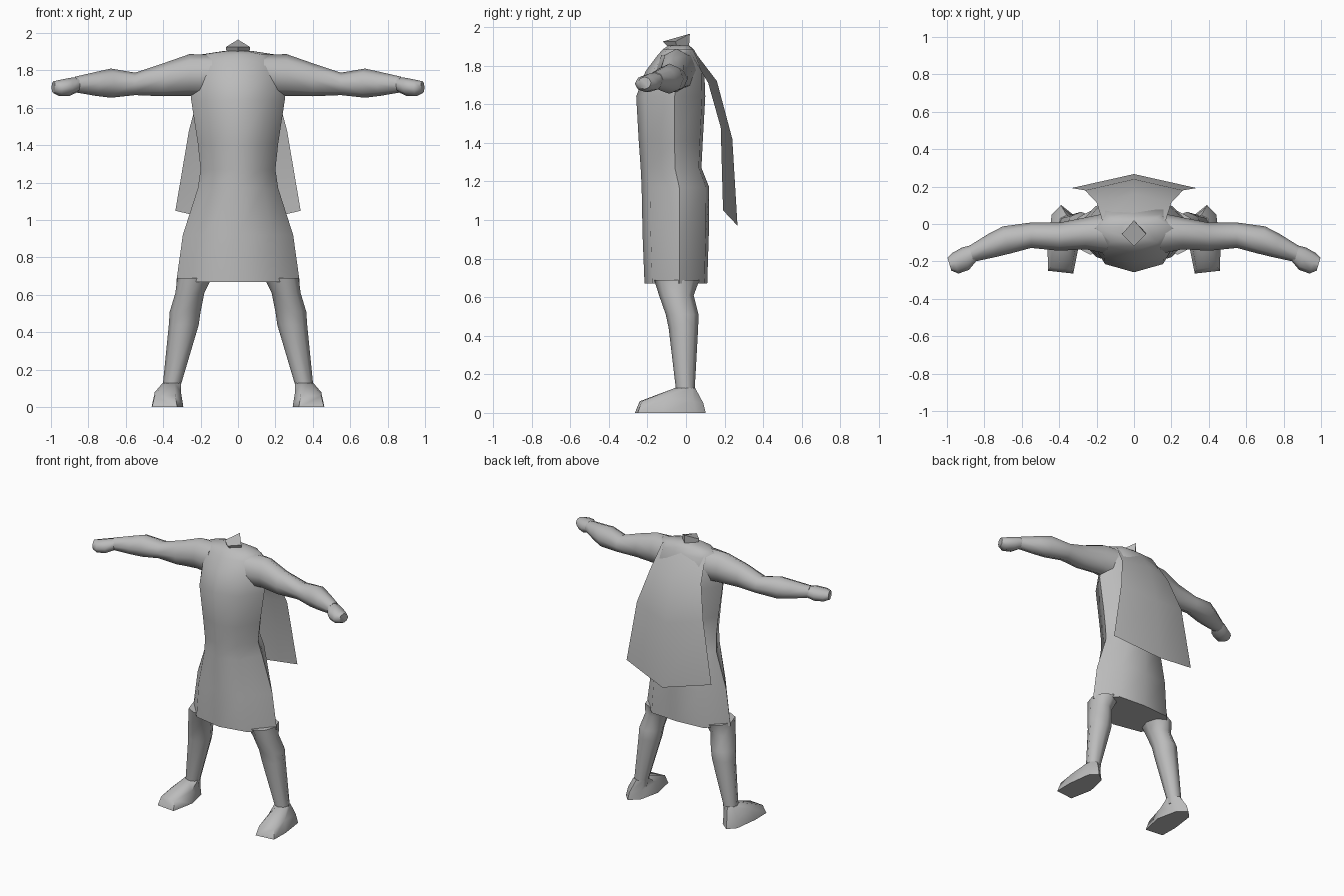
import bpy, bmesh, math

grey = bpy.data.materials.new("plain grey")
grey.diffuse_color = (0.5, 0.5, 0.5, 1)


def finish(name, bm, mirror=False, recalc=True):
    if recalc:
        bmesh.ops.recalc_face_normals(bm, faces=bm.faces)
    me = bpy.data.meshes.new(name)
    bm.to_mesh(me)
    bm.free()
    me.materials.append(grey)
    ob = bpy.data.objects.new(name, me)
    bpy.context.collection.objects.link(ob)
    bpy.ops.object.select_all(action='DESELECT')
    ob.select_set(True)
    bpy.context.view_layer.objects.active = ob
    bpy.ops.object.shade_smooth_by_angle(angle=math.radians(55))
    if mirror:
        m = ob.modifiers.new("mirror", 'MIRROR')
        m.use_mirror_merge = False
    return ob


def loft(name, rings, mirror=False):
    """Skin a list of equal-length closed rings and cap both ends."""
    bm = bmesh.new()
    vs = [[bm.verts.new(p) for p in r] for r in rings]
    n = len(rings[0])
    for a, b in zip(vs, vs[1:]):
        for i in range(n):
            j = (i + 1) % n
            bm.faces.new((a[i], a[j], b[j], b[i]))
    bm.faces.new(vs[0])
    bm.faces.new(vs[-1])
    return finish(name, bm, mirror)


# Tunic: half width, front y, back y, height
def tunic_ring(w, f, b, z):
    mid = (f + b) / 2 + 0.02
    fy, by = mid + (f - mid) * 0.78, mid + (b - mid) * 0.9
    half = [(0.62 * w, fy), (w, mid), (0.62 * w, by)]
    pts = [(0, f)] + half + [(0, b)] + [(-x, y) for x, y in reversed(half)]
    return [(x, y, z) for x, y in pts]


loft("tunic", [tunic_ring(*r) for r in [
    (0.33, -0.215, 0.11, 0.67), (0.295, -0.225, 0.118, 0.92),
    (0.215, -0.23, 0.12, 1.17), (0.20, -0.235, 0.08, 1.27),
    (0.215, -0.245, 0.087, 1.41), (0.25, -0.258, 0.10, 1.64),
    (0.255, -0.21, 0.095, 1.77), (0.23, -0.15, 0.06, 1.85),
    (0.20, -0.12, 0.04, 1.885), (0.07, -0.09, 0.015, 1.905)]])

# Neck stump with a tilted, slightly flared top
loft("neck", [
    [(0, -0.085, 1.89), (0.06, -0.045, 1.89), (0, 0.015, 1.89), (-0.06, -0.045, 1.89)],
    [(0, -0.12, 1.925), (0.065, -0.055, 1.925), (0, 0.02, 1.965), (-0.065, -0.055, 1.925)]])


# Arms: x, centre y, centre z, y radius, z radius
def arm_ring(x, y, z, ry, rz):
    lean = 0.3 if x > 0.6 else 0.0
    out = []
    for i in range(8):
        a = math.tau * i / 8
        dy = ry * math.cos(a)
        out.append((x + lean * dy, y + dy, z + rz * math.sin(a)))
    return out


loft("arm", [arm_ring(*r) for r in [
    (0.14, -0.05, 1.775, 0.11, 0.11), (0.26, -0.05, 1.775, 0.085, 0.112),
    (0.40, -0.068, 1.75, 0.075, 0.088), (0.55, -0.06, 1.728, 0.068, 0.06),
    (0.68, -0.085, 1.732, 0.072, 0.078), (0.76, -0.115, 1.728, 0.062, 0.064),
    (0.87, -0.16, 1.725, 0.042, 0.042)]], mirror=True)

# Fists
loft("hand", [arm_ring(*r) for r in [
    (0.855, -0.155, 1.725, 0.042, 0.04), (0.90, -0.185, 1.712, 0.06, 0.048),
    (0.955, -0.21, 1.706, 0.055, 0.043), (0.987, -0.215, 1.71, 0.034, 0.032)]],
    mirror=True)


# Legs: inner x, outer x, front y, back y, height
def leg_ring(x0, x1, y0, y1, z):
    cx, cy, rx, ry = (x0 + x1) / 2, (y0 + y1) / 2, (x1 - x0) / 2, (y1 - y0) / 2
    return [(cx + rx * math.cos(math.tau * i / 8),
             cy + ry * math.sin(math.tau * i / 8), z) for i in range(8)]


loft("leg", [leg_ring(*r) for r in [
    (0.14, 0.325, -0.165, 0.07, 0.69), (0.18, 0.335, -0.14, 0.04, 0.61),
    (0.20, 0.365, -0.105, 0.065, 0.51), (0.21, 0.37, -0.09, 0.063, 0.44),
    (0.305, 0.402, -0.052, 0.045, 0.12), (0.31, 0.40, -0.05, 0.045, 0.08)]],
    mirror=True)

# Feet: sole outline, instep outline with sloping height, ankle
sole = [(0.325, -0.265), (0.46, -0.25), (0.462, -0.12), (0.44, 0.05),
        (0.39, 0.102), (0.325, 0.05), (0.292, -0.10)]
upper = [(0.335, -0.24, 0.06), (0.445, -0.23, 0.06), (0.445, -0.11, 0.08),
         (0.43, 0.04, 0.06), (0.385, 0.09, 0.05), (0.325, 0.04, 0.06), (0.305, -0.09, 0.08)]
ankle = [(0.34, -0.06, 0.128), (0.38, -0.055, 0.13), (0.402, -0.02, 0.13),
         (0.395, 0.03, 0.13), (0.36, 0.047, 0.13), (0.315, 0.03, 0.13), (0.305, -0.02, 0.13)]
loft("foot", [[(x, y, 0) for x, y in sole], upper, ankle], mirror=True)

# Cape: half width, edge y and z, centre y and z
bm = bmesh.new()
rows = []
for w, ey, ez, cy, cz in [(0.17, 0.02, 1.87, 0.03, 1.89), (0.20, 0.115, 1.71, 0.16, 1.72),
                          (0.262, 0.18, 1.48, 0.24, 1.42), (0.335, 0.192, 1.05, 0.267, 0.97)]:
    rows.append([bm.verts.new(p) for p in [(-w, ey, ez), (0, cy, cz), (w, ey, ez)]])
for a, b in zip(rows, rows[1:]):
    for i in range(2):
        bm.faces.new((a[i], a[i + 1], b[i + 1], b[i]))
finish("cape", bm)
